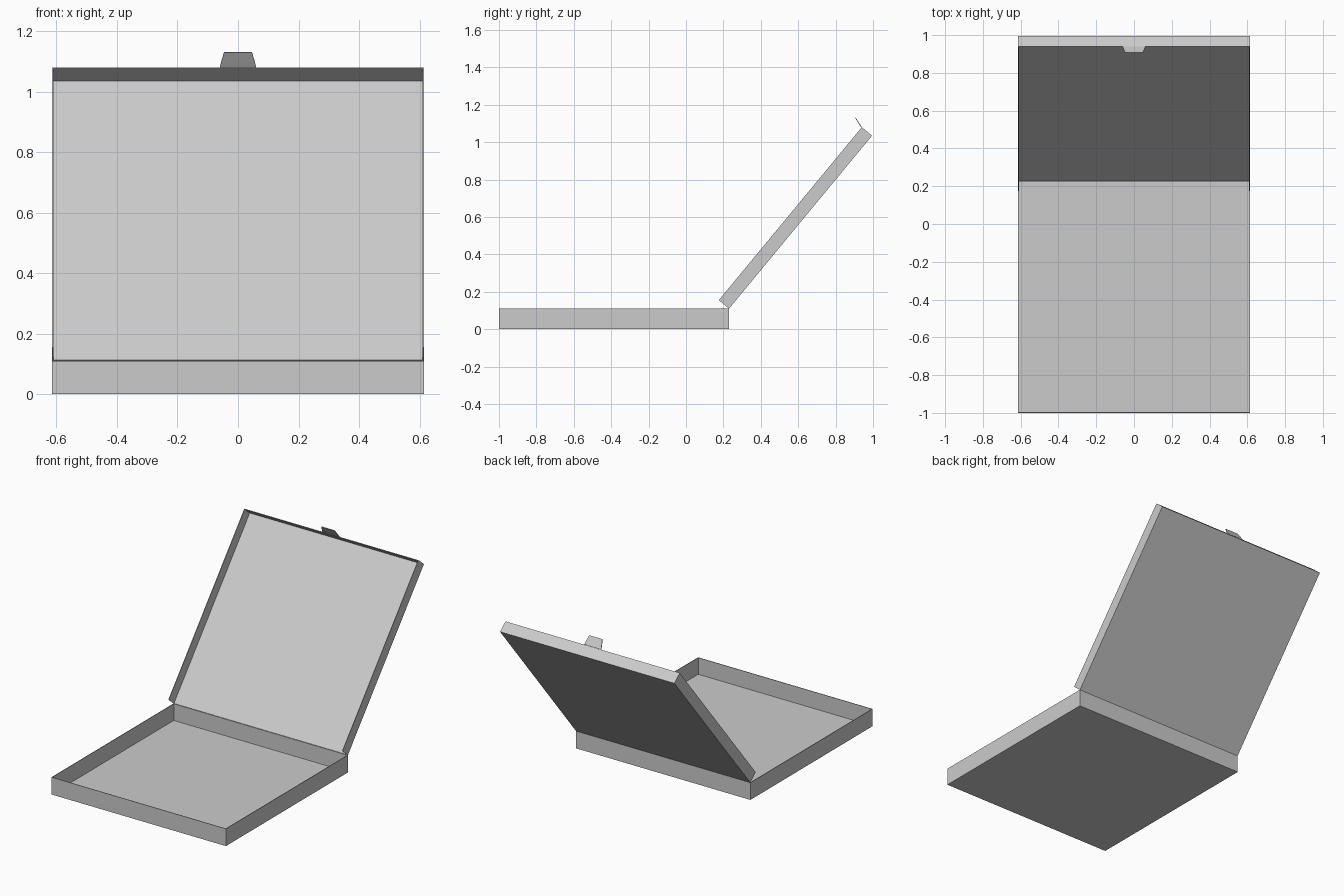
import bpy
from math import atan2

if "Cube" in bpy.data.objects:
    bpy.data.objects.remove(bpy.data.objects["Cube"])

T = 0.004  # card thickness


def sheet(name, verts, faces, offset):
    mesh = bpy.data.meshes.new(name)
    mesh.from_pydata(verts, [], faces)
    obj = bpy.data.objects.new(name, mesh)
    bpy.context.collection.objects.link(obj)
    mod = obj.modifiers.new("thickness", 'SOLIDIFY')
    mod.thickness = T
    mod.offset = offset
    mod.use_even_offset = True
    return obj


def tray(name, half_w, length, height, walls):
    # floor plus chosen walls (0 front, 1 right, 2 back, 3 left), normals inward
    plan = [(-half_w, 0), (half_w, 0), (half_w, length), (-half_w, length)]
    verts = [(x, y, z) for z in (0, height) for x, y in plan]
    faces = [(0, 1, 2, 3)]
    for i in walls:
        j = (i + 1) % 4
        faces.append((j, i, i + 4, j + 4))
    return sheet(name, verts, faces, 1)


# bottom of the box, walls on all four sides
base = tray("box_base", 0.615, 1.23, 0.11, (0, 1, 2, 3))
base.location = (0, -1, 0)

# open lid, hinged on the rear top edge, no wall along the hinge
lid = tray("box_lid", 0.614, 1.2, 0.071, (1, 2, 3))
lid.location = (0, 0.23, 0.11)
lid.rotation_euler.x = atan2(0.925, 0.765)

# tapered closing tab on the lid's free edge
tab = sheet("closing_tab",
            [(-0.06, 0.938, 1.08), (0.06, 0.938, 1.08),
             (0.055, 0.925, 1.10), (-0.055, 0.925, 1.10),
             (0.046, 0.906, 1.13), (-0.046, 0.906, 1.13)],
            [(0, 1, 2, 3), (3, 2, 4, 5)], 0)
